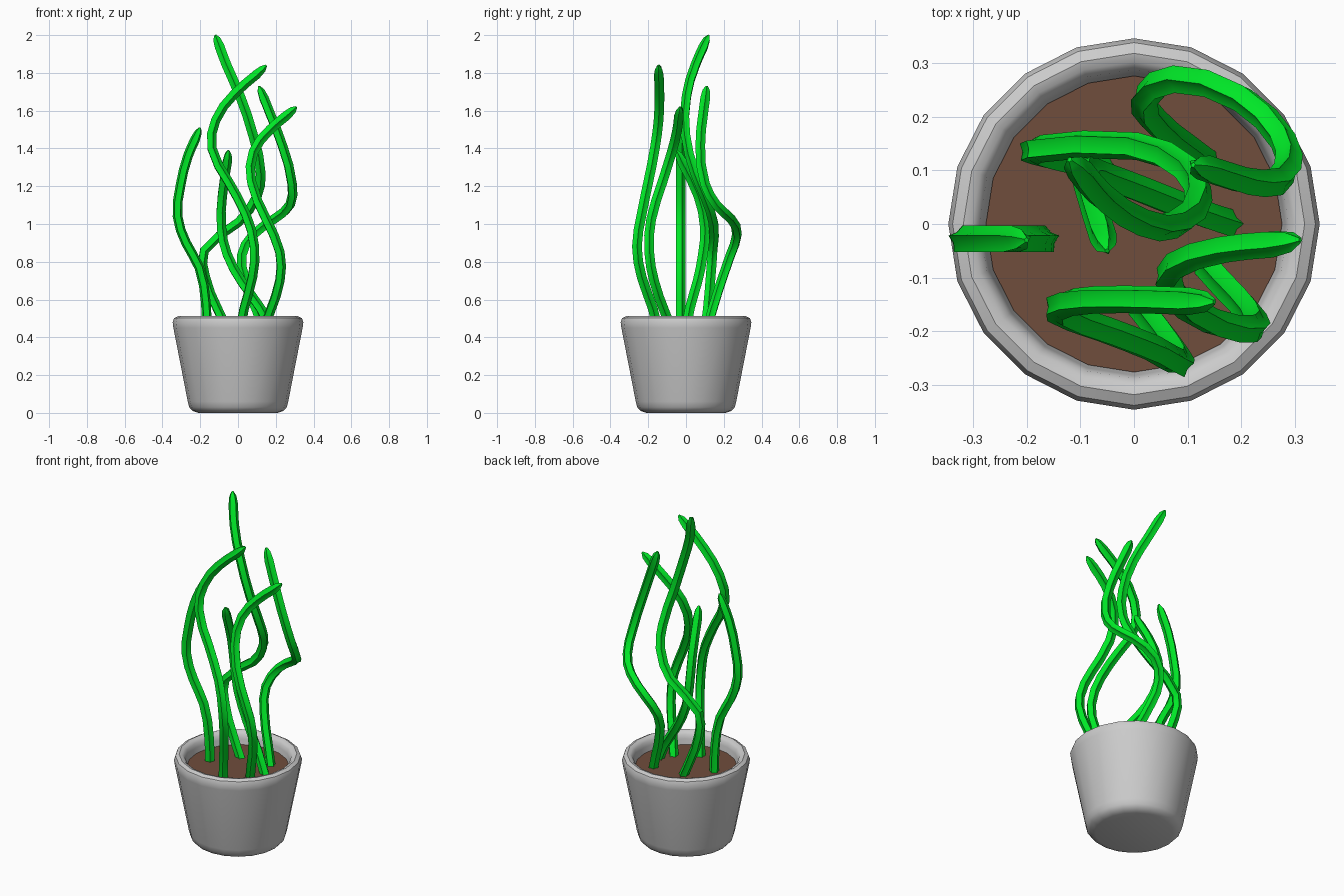
import bpy, bmesh, math
from mathutils import Vector

if "Cube" in bpy.data.objects:
    bpy.data.objects.remove(bpy.data.objects["Cube"])


def material(name, color):
    m = bpy.data.materials.new(name)
    m.diffuse_color = color
    m.use_nodes = True
    m.node_tree.nodes["Principled BSDF"].inputs["Base Color"].default_value = m.diffuse_color
    return m


def add_object(name, mesh, mat=None, smooth_angle=40):
    ob = bpy.data.objects.new(name, mesh)
    bpy.context.collection.objects.link(ob)
    if mat:
        mesh.materials.clear()
        mesh.materials.append(mat)
    bpy.ops.object.select_all(action='DESELECT')
    ob.select_set(True)
    bpy.context.view_layer.objects.active = ob
    bpy.ops.object.shade_smooth_by_angle(angle=math.radians(smooth_angle))
    return ob


def lathe(name, profile, sides, mat=None):
    bm = bmesh.new()
    verts = [bm.verts.new((r, 0, z)) for r, z in profile]
    edges = [bm.edges.new(p) for p in zip(verts, verts[1:])]
    bmesh.ops.spin(bm, geom=verts + edges, cent=(0, 0, 0), axis=(0, 0, 1),
                   angle=math.tau, steps=sides, use_merge=True)
    bmesh.ops.remove_doubles(bm, verts=bm.verts, dist=1e-4)
    bmesh.ops.recalc_face_normals(bm, faces=bm.faces)
    mesh = bpy.data.meshes.new(name)
    bm.to_mesh(mesh)
    bm.free()
    return add_object(name, mesh, mat)


green = material("green", (0.0, 0.8, 0.02, 1))
brown = material("brown", (0.16, 0.075, 0.045, 1))

# Tapered pot with rounded rim and foot, hollow inside
lathe("pot", [(0, 0), (0.21, 0), (0.24, 0.01), (0.258, 0.03), (0.266, 0.06),
              (0.342, 0.45), (0.346, 0.48), (0.338, 0.502), (0.318, 0.512),
              (0.302, 0.508), (0.288, 0.495), (0.282, 0.47), (0.22, 0.06),
              (0, 0.06)], 20)

# Soil disc
bm = bmesh.new()
bmesh.ops.create_circle(bm, cap_ends=True, segments=20, radius=0.276)
bmesh.ops.translate(bm, verts=bm.verts, vec=(0, 0, 0.44))
soil_mesh = bpy.data.meshes.new("soil")
bm.to_mesh(soil_mesh)
bm.free()
add_object("soil", soil_mesh, brown)

# Ribbed star cross-section shared by all stems
section_curve = bpy.data.curves.new("stem_section", 'CURVE')
section_curve.dimensions = '2D'
sp = section_curve.splines.new('POLY')
sp.points.add(9)
for i, p in enumerate(sp.points):
    r = 0.027 if i % 2 == 0 else 0.018
    a = i * math.tau / 10
    p.co = (r * math.cos(a), r * math.sin(a), 0, 1)
sp.use_cyclic_u = True
section = bpy.data.objects.new("stem_section", section_curve)
section.hide_render = True
bpy.context.collection.objects.link(section)


def stem(name, path):
    pts = [Vector(p) for p in path]
    back = (pts[-2] - pts[-1]).normalized()
    tip = pts.pop()
    pts += [tip + back * 0.07, tip + back * 0.025, tip]
    radii = [1] * (len(pts) - 2) + [0.75, 0.2]
    cu = bpy.data.curves.new(name, 'CURVE')
    cu.dimensions = '3D'
    cu.resolution_u = 2
    cu.bevel_mode = 'OBJECT'
    cu.bevel_object = section
    cu.use_fill_caps = True
    s = cu.splines.new('BEZIER')
    s.bezier_points.add(len(pts) - 1)
    for bp, co, r in zip(s.bezier_points, pts, radii):
        bp.co = co
        bp.radius = r
        bp.handle_left_type = bp.handle_right_type = 'AUTO'
    tmp = bpy.data.objects.new("tmp", cu)
    bpy.context.collection.objects.link(tmp)
    bpy.context.view_layer.update()
    deps = bpy.context.evaluated_depsgraph_get()
    mesh = bpy.data.meshes.new_from_object(tmp.evaluated_get(deps))
    bpy.data.objects.remove(tmp)
    add_object(name, mesh, green, 30)


# Six twisting stems, soil to tip
stem("stem_tallest", [(-0.05, 0.10, 0.43), (-0.11, 0.115, 0.55), (-0.175, 0.13, 0.72),
                      (-0.18, 0.14, 0.86), (0.0, 0.145, 1.01), (0.10, 0.10, 1.15),
                      (0.12, 0.05, 1.27), (0.08, 0.0, 1.47), (0.01, 0.005, 1.68),
                      (-0.06, 0.05, 1.84), (-0.12, 0.12, 2.0)])
stem("stem_front", [(0.01, -0.15, 0.43), (0.03, -0.175, 0.55), (0.075, -0.235, 0.72),
                    (0.085, -0.26, 0.88), (0.04, -0.235, 1.05), (-0.05, -0.20, 1.22),
                    (-0.14, -0.165, 1.40), (-0.12, -0.145, 1.55), (-0.02, -0.14, 1.69),
                    (0.15, -0.145, 1.84)])
stem("stem_back", [(0.14, 0.11, 0.43), (0.10, 0.14, 0.54), (0.04, 0.19, 0.70),
                   (0.02, 0.235, 0.83), (0.08, 0.27, 0.94), (0.20, 0.235, 1.03),
                   (0.275, 0.16, 1.10), (0.285, 0.10, 1.21), (0.235, 0.075, 1.41),
                   (0.17, 0.09, 1.58), (0.11, 0.11, 1.73)])
stem("stem_right", [(0.13, -0.07, 0.43), (0.17, -0.115, 0.54), (0.22, -0.17, 0.70),
                    (0.22, -0.195, 0.85), (0.15, -0.185, 1.02), (0.07, -0.125, 1.22),
                    (0.08, -0.075, 1.38), (0.17, -0.045, 1.50), (0.31, -0.03, 1.62)])
stem("stem_left", [(-0.165, -0.03, 0.43), (-0.17, -0.03, 0.58), (-0.205, -0.03, 0.77),
                   (-0.275, -0.03, 0.90), (-0.32, -0.03, 1.04), (-0.305, -0.03, 1.20),
                   (-0.265, -0.03, 1.36), (-0.20, -0.03, 1.51)])
stem("stem_short", [(0.18, 0.0, 0.43), (0.12, 0.02, 0.55), (0.02, 0.06, 0.69),
                    (-0.06, 0.09, 0.84), (-0.09, 0.10, 0.98), (-0.085, 0.065, 1.15),
                    (-0.05, -0.05, 1.39)])

bpy.data.objects.remove(section)
